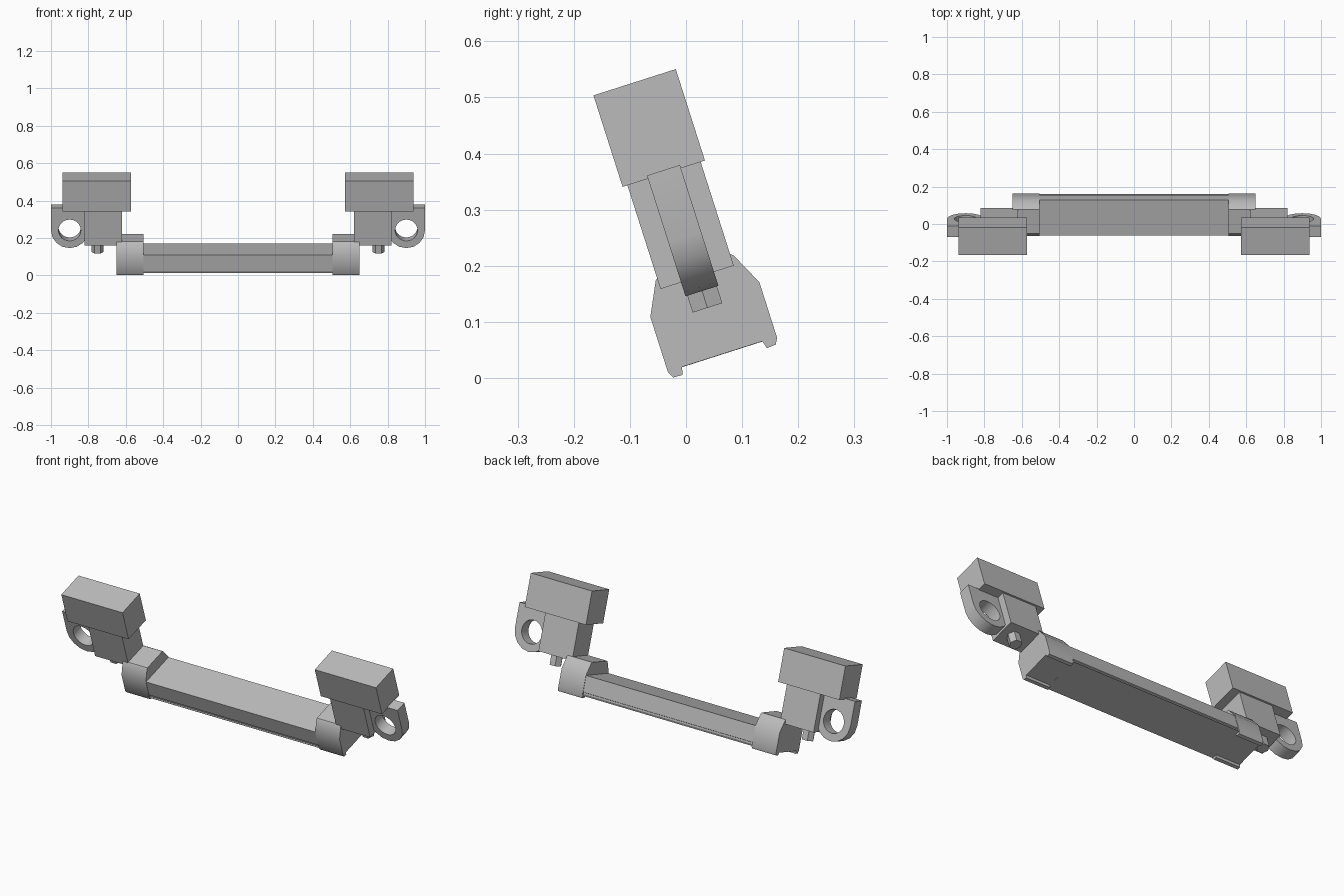
import bpy, bmesh
from math import radians, sin, cos, pi
from mathutils import Matrix, Vector

cube = bpy.data.objects.get("Cube")
if cube:
    bpy.data.objects.remove(cube, do_unlink=True)

grey = bpy.data.materials.new("plain_grey")
grey.use_nodes = True
colour = (0.5, 0.5, 0.5, 1)
grey.diffuse_color = colour
grey.node_tree.nodes["Principled BSDF"].inputs["Base Color"].default_value = colour

TILT = Matrix.Rotation(radians(17.7), 4, 'X')   # the whole handle leans forward
MID = 0.0745                                    # depth of the handle's centre plane


def prism(name, loops, axis, start, end, side=1):
    """Extrude closed outlines (later ones are holes) along axis x, y or z."""
    place = {'x': lambda a, b: (start, a, b),
             'y': lambda a, b: (a, start, b),
             'z': lambda a, b: (a, b, start)}[axis]
    bm = bmesh.new()
    edges = []
    for loop in loops:
        verts = [bm.verts.new(place(a, b)) for a, b in loop]
        edges += [bm.edges.new((v, verts[i - 1])) for i, v in enumerate(verts)]
    bmesh.ops.triangle_fill(bm, edges=edges, use_beauty=True)
    faces = bm.faces[:]
    out = bmesh.ops.extrude_face_region(bm, geom=faces, use_keep_orig=True)
    moved = [g for g in out["geom"] if isinstance(g, bmesh.types.BMVert)]
    step = Vector([(end - start) * (axis == c) for c in 'xyz'])
    bmesh.ops.translate(bm, verts=moved, vec=step)
    bm.transform(TILT @ Matrix.Diagonal((side, 1, 1, 1)))
    bmesh.ops.recalc_face_normals(bm, faces=bm.faces)
    mesh = bpy.data.meshes.new(name)
    bm.to_mesh(mesh)
    bm.free()
    mesh.materials.append(grey)
    mesh.shade_smooth()
    mesh.set_sharp_from_angle(angle=radians(30))
    obj = bpy.data.objects.new(name, mesh)
    bpy.context.collection.objects.link(obj)
    return obj


def symmetric(half):
    """Full cross-section from its back half, mirrored about the centre plane."""
    return [(MID + a, b) for a, b in half] + [(MID - a, b) for a, b in reversed(half)]


def rect(a0, a1, b0, b1):
    return [(a0, b0), (a1, b0), (a1, b1), (a0, b1)]


def arc(cx, cy, r, first, last, count):
    angles = [first + (last - first) * i / count for i in range(count + 1)]
    return [(cx + r * cos(t), cy + r * sin(t)) for t in angles]


# Long grip bar with a shallow groove low on both long sides
bar = symmetric([(0.1, 0.123), (0.1, 0.039), (0.095, 0.037), (0.095, 0.026),
                 (0.1, 0.023), (0.1, 0.0205)])
prism("grip_bar", [bar], 'x', -0.505, 0.505)

# End cap section: bevelled shoulders and two small feet lips
cap = symmetric([(0.067, 0.187), (0.073, 0.182), (0.102, 0.123), (0.102, 0.019),
                 (0.096, 0.008), (0.079, 0.007), (0.075, 0.021)])

# Eyelet plate: straight top, round bottom, round hole
EYE_X, EYE_Z = 0.9, 0.239
eyelet = arc(EYE_X, EYE_Z, 0.1, pi, 2 * pi, 8) + [(1.0, 0.365), (0.8, 0.365)]
hole = arc(EYE_X, EYE_Z, 0.06, 0, 2 * pi, 24)[:-1]
hexagon = arc(0.752, MID, 0.032, 0, 2 * pi, 6)[:-1]

for label, side in (("left", 1), ("right", -1)):
    prism(label + "_end_cap", [cap], 'x', 0.505, 0.65, side)
    prism(label + "_neck_block", [rect(0.62, 0.82, 0.165, 0.36)], 'y', 0.005, 0.142, side)
    prism(label + "_top_block", [rect(0.573, 0.938, 0.359, 0.53)], 'y', -0.004, 0.15, side)
    prism(label + "_eyelet", [eyelet, hole], 'y', 0.0435, 0.105, side)
    prism(label + "_bolt", [hexagon], 'z', 0.1075, 0.17, side)
